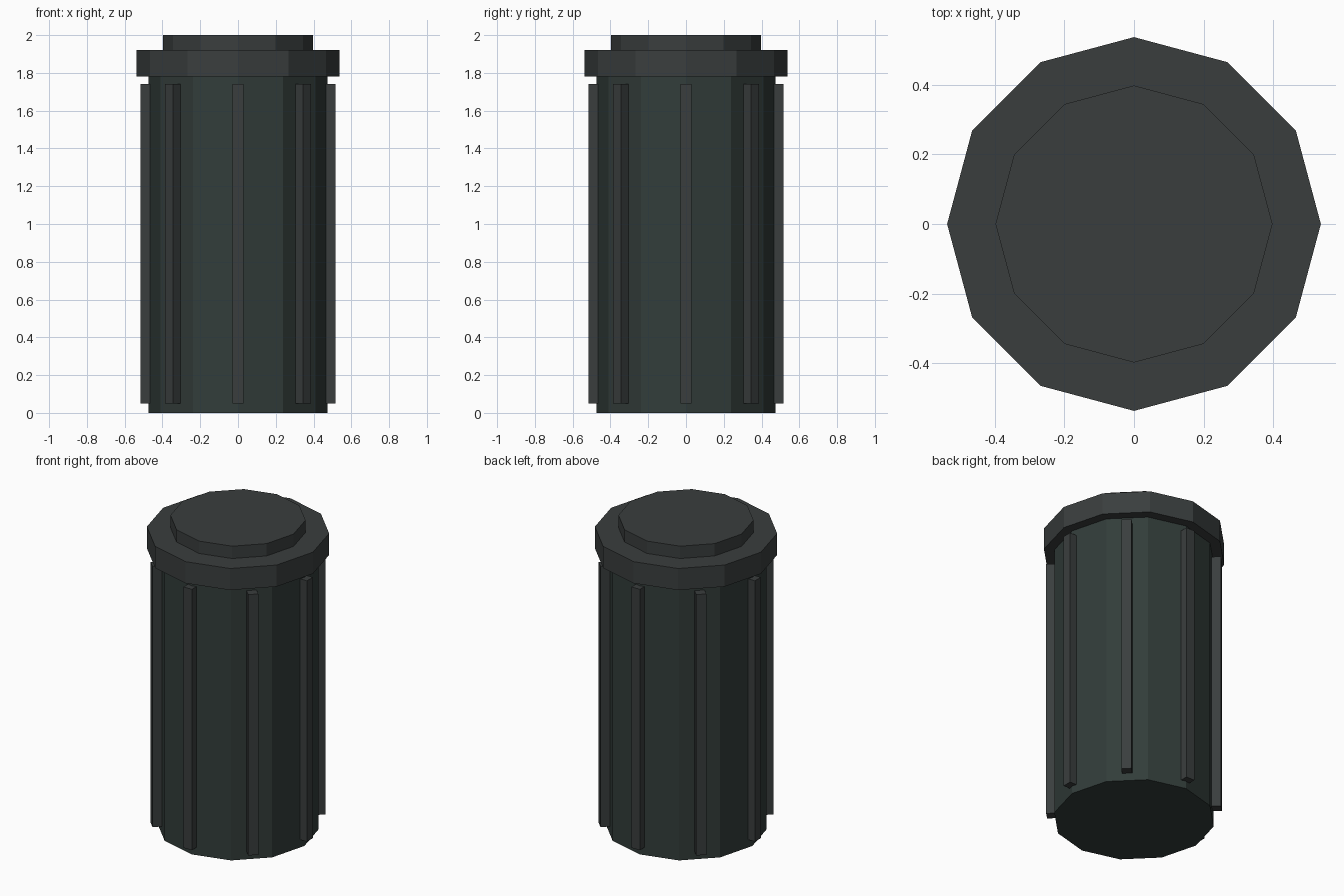
import bpy, math
from mathutils import Matrix

cube = bpy.data.objects.get("Cube")
if cube:
    bpy.data.objects.remove(cube, do_unlink=True)


def material(name, rgb):
    m = bpy.data.materials.new(name)
    m.use_nodes = True
    color = (*rgb, 1.0)
    m.diffuse_color = color
    m.node_tree.nodes["Principled BSDF"].inputs["Base Color"].default_value = color
    return m


dark_green = material("dark green grey", (0.032, 0.046, 0.042))
dark_grey = material("dark grey", (0.042, 0.048, 0.048))


def drum(name, radius, z0, z1, mat):
    """Twelve-sided drum with corners on the x and y axes."""
    bpy.ops.mesh.primitive_cylinder_add(vertices=12, radius=radius, depth=z1 - z0,
                                        location=(0, 0, (z0 + z1) / 2))
    ob = bpy.context.object
    ob.name = name
    ob.data.materials.append(mat)
    return ob


def rib(index, count=8, z0=0.05, z1=1.74):
    """Upright rib, half sunk into the body wall."""
    bpy.ops.mesh.primitive_cube_add(size=1)
    ob = bpy.context.object
    ob.name = f"rib_{index + 1}"
    ob.data.transform(Matrix.Translation((0.475, 0, (z0 + z1) / 2))
                      @ Matrix.Diagonal((0.08, 0.06, z1 - z0, 1)))
    ob.rotation_euler.z = index * math.tau / count
    ob.data.materials.append(dark_grey)


# Body, lid and raised lid top
drum("body", 0.475, 0, 1.78, dark_green)
drum("lid", 0.537, 1.78, 1.92, dark_grey)
drum("lid_top", 0.398, 1.92, 2.0, dark_grey)

# Ribs around the body
for i in range(8):
    rib(i)
